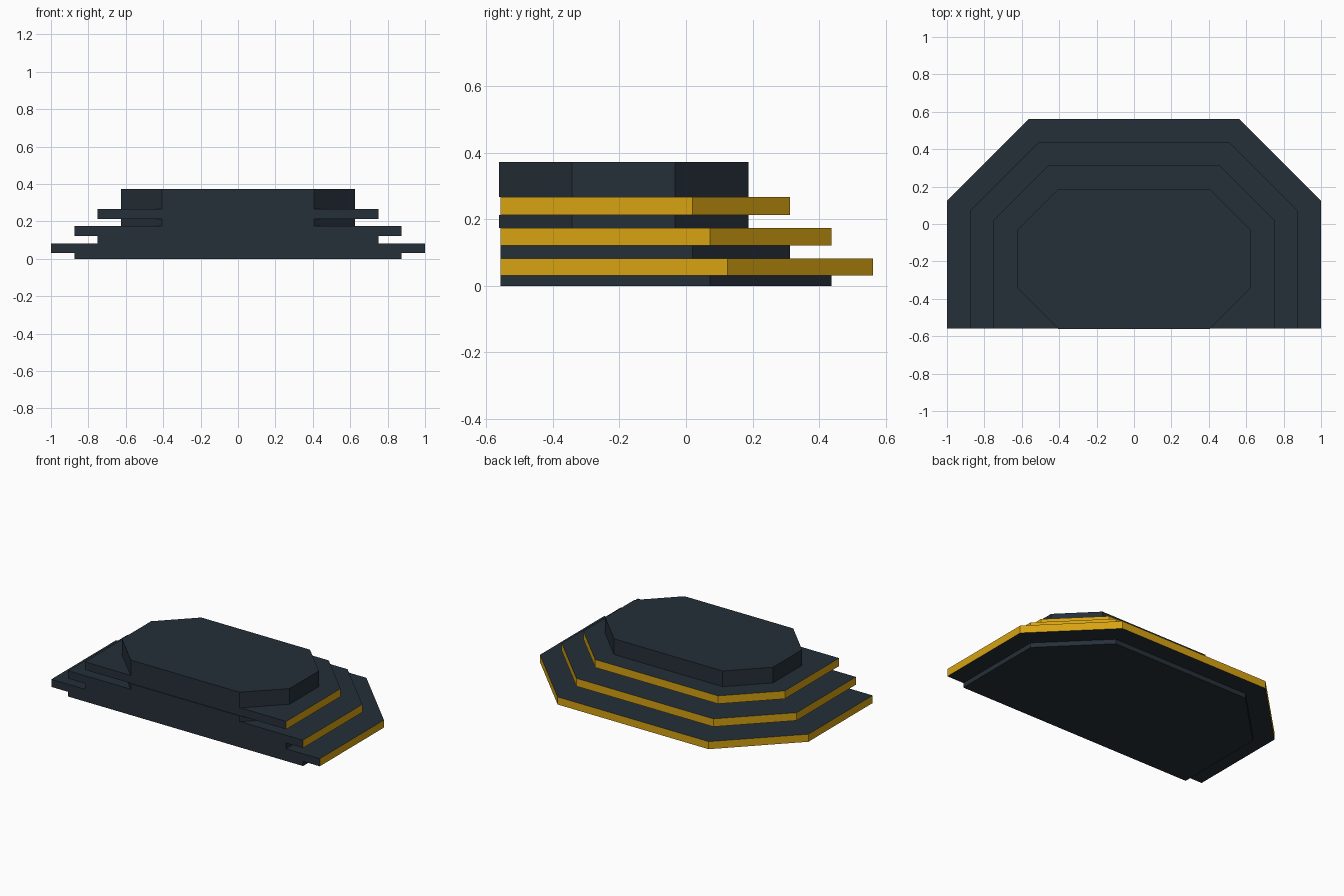
import bpy, bmesh

if "Cube" in bpy.data.objects:
    bpy.data.objects.remove(bpy.data.objects["Cube"])


def material(name, rgb):
    m = bpy.data.materials.new(name)
    m.diffuse_color = (*rgb, 1)
    m.use_nodes = True
    m.node_tree.nodes["Principled BSDF"].inputs["Base Color"].default_value = m.diffuse_color
    return m


dark = material("dark slate", (0.0185, 0.029, 0.040))
gold = material("gold", (0.68, 0.365, 0.006))

FRONT = -0.558


def step_outline(w, back, cut):
    """Flat front, chamfered back corners."""
    return [(-w, FRONT), (w, FRONT), (w, back - cut),
            (w - cut, back), (-w + cut, back), (-w, back - cut)]


def octagon_outline(w, front, back, cut):
    return [(-w + cut, front), (w - cut, front), (w, front + cut), (w, back - cut),
            (w - cut, back), (-w + cut, back), (-w, back - cut), (-w, front + cut)]


def layer(name, outline, z0, z1, gold_rim=False):
    """Extrude an outline; the rim is gold on every side except the front."""
    bm = bmesh.new()
    base = bm.faces.new([bm.verts.new((x, y, z0)) for x, y in outline])
    ext = bmesh.ops.extrude_face_region(bm, geom=[base], use_keep_orig=True)
    verts = [g for g in ext["geom"] if isinstance(g, bmesh.types.BMVert)]
    bmesh.ops.translate(bm, verts=verts, vec=(0, 0, z1 - z0))
    bmesh.ops.recalc_face_normals(bm, faces=bm.faces)
    if gold_rim:
        for f in bm.faces:
            if abs(f.normal.z) < 0.5 and f.normal.y > -0.5:
                f.material_index = 1
    me = bpy.data.meshes.new(name)
    bm.to_mesh(me)
    bm.free()
    me.materials.append(dark)
    me.materials.append(gold)
    ob = bpy.data.objects.new(name, me)
    bpy.context.collection.objects.link(ob)


large = step_outline(1.0, 0.5625, 0.4375)
medium = step_outline(0.875, 0.4375, 0.365)
small = step_outline(0.75, 0.3125, 0.2925)
octagon = octagon_outline(0.625, -0.5625, 0.1875, 0.22)

# Recessed risers alternate with gold-rimmed treads
layer("base_plinth", medium, 0.0, 0.0315)
layer("lower_tread", large, 0.0315, 0.0825, True)
layer("lower_riser", small, 0.0825, 0.121)
layer("middle_tread", medium, 0.121, 0.174, True)
layer("upper_riser", octagon, 0.174, 0.2135)
layer("upper_tread", small, 0.2135, 0.267, True)
# Octagonal platform on top
layer("top_platform", octagon, 0.267, 0.373)
